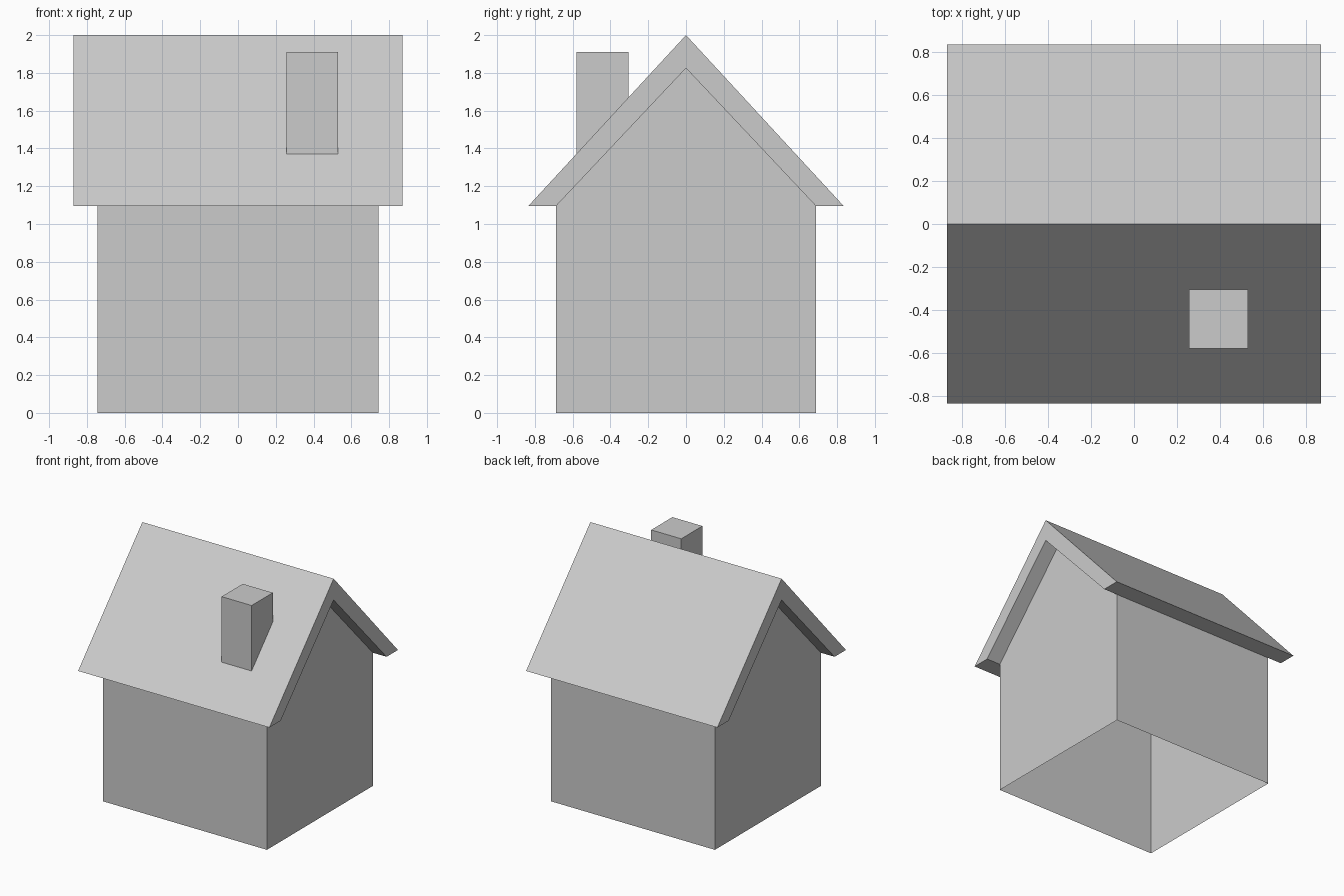
import bpy
import bmesh

cube = bpy.data.objects.get("Cube")
if cube:
    bpy.data.objects.remove(cube, do_unlink=True)

# One plain grey for the whole house
GREY = (0.6, 0.6, 0.6, 1.0)
grey = bpy.data.materials.new("plain_grey")
grey.diffuse_color = GREY
grey.use_nodes = True
grey.node_tree.nodes["Principled BSDF"].inputs["Base Color"].default_value = GREY

WALL_X, WALL_Y, EAVE_Z = 0.745, 0.688, 1.095
ROOF_X, ROOF_Y, RIDGE_Z = 0.87, 0.835, 2.0
GABLE_Z = 1.825


def extrude_profile(name, profile, x0, x1, skip=()):
    """Extrude a (y, z) outline along x with end caps; skip lists sides left open."""
    bm = bmesh.new()
    a = [bm.verts.new((x0, y, z)) for y, z in profile]
    b = [bm.verts.new((x1, y, z)) for y, z in profile]
    n = len(profile)
    bm.faces.new(a)
    bm.faces.new(b[::-1])
    for i in range(n):
        if i not in skip:
            j = (i + 1) % n
            bm.faces.new((a[j], a[i], b[i], b[j]))
    bmesh.ops.recalc_face_normals(bm, faces=bm.faces)
    mesh = bpy.data.meshes.new(name)
    bm.to_mesh(mesh)
    bm.free()
    mesh.materials.append(grey)
    obj = bpy.data.objects.new(name, mesh)
    bpy.context.collection.objects.link(obj)
    return obj


# Walls: gabled shell, open at the floor (side 0) and under the roof (sides 2, 3)
extrude_profile("walls", [(-WALL_Y, 0), (WALL_Y, 0), (WALL_Y, EAVE_Z),
                          (0, GABLE_Z), (-WALL_Y, EAVE_Z)],
                -WALL_X, WALL_X, skip=(0, 2, 3))

# Roof: thick chevron with flat-cut eaves
extrude_profile("roof", [(-ROOF_Y, EAVE_Z), (-WALL_Y, EAVE_Z), (0, GABLE_Z),
                         (WALL_Y, EAVE_Z), (ROOF_Y, EAVE_Z), (0, RIDGE_Z)],
                -ROOF_X, ROOF_X)


# Chimney: rises from the front slope, its foot cut parallel to the roof
def foot(y):
    return RIDGE_Z + y * (RIDGE_Z - EAVE_Z) / ROOF_Y - 0.06


Y0, Y1, TOP = -0.58, -0.305, 1.91
extrude_profile("chimney", [(Y0, foot(Y0)), (Y1, foot(Y1)), (Y1, TOP), (Y0, TOP)],
                0.257, 0.53)
